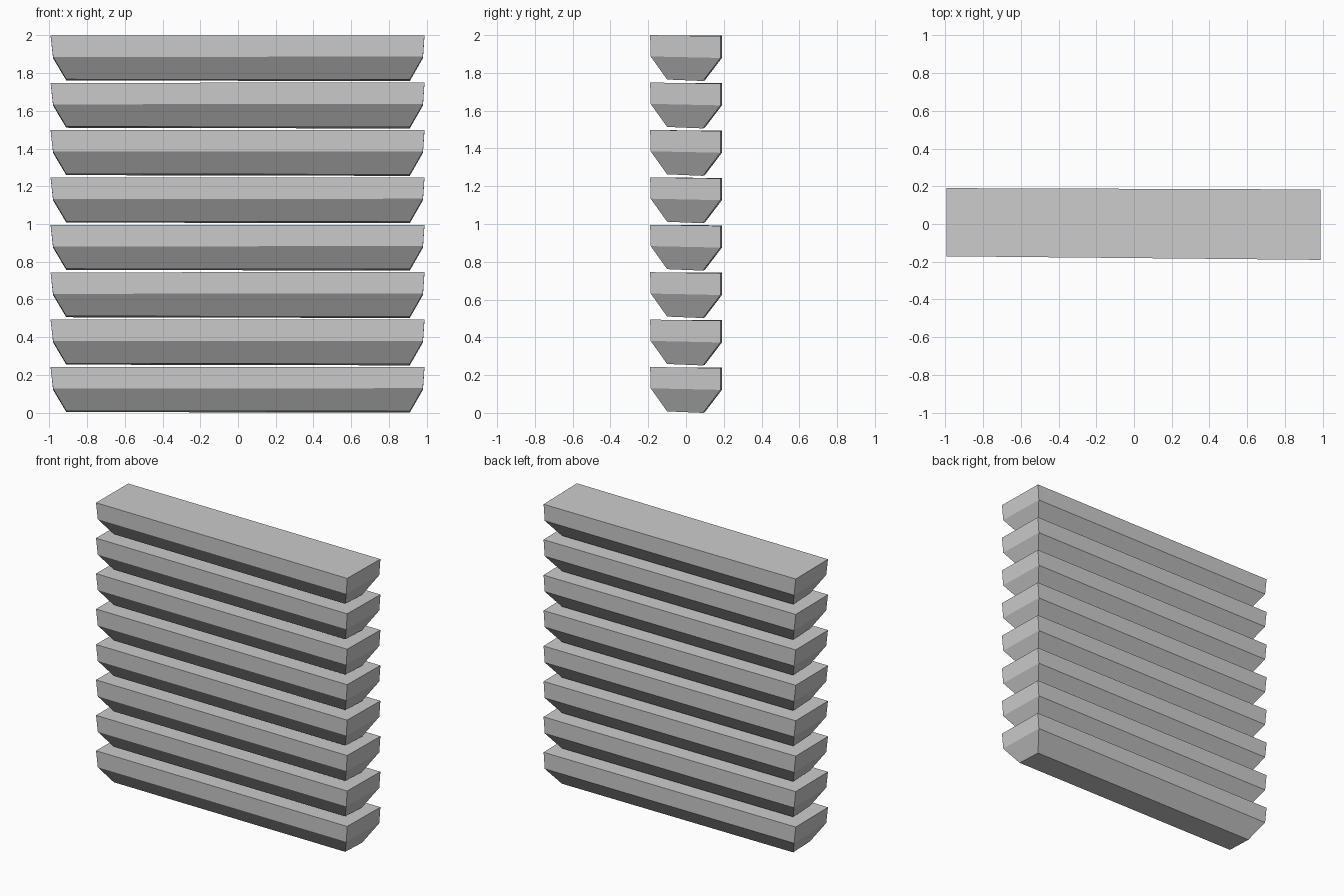
import bpy, bmesh

if "Cube" in bpy.data.objects:
    bpy.data.objects.remove(bpy.data.objects["Cube"])

COUNT = 8
PITCH = 0.251

# One slat: three four-cornered rings, from the narrow underside to the top.
# Corner order: front left, front right, back right, back left.
RINGS = [
    [(-0.91, -0.09, 0.01), (0.91, -0.10, 0.008), (0.91, 0.09, 0.0), (-0.91, 0.10, 0.004)],
    [(-0.98, -0.17, 0.128), (0.98, -0.187, 0.13), (0.98, 0.182, 0.122), (-0.98, 0.19, 0.122)],
    [(-0.993, -0.171, 0.242), (0.988, -0.19, 0.243), (0.988, 0.183, 0.237), (-0.993, 0.19, 0.24)],
]


def slat_mesh():
    bm = bmesh.new()
    rings = [[bm.verts.new(p) for p in ring] for ring in RINGS]
    for low, high in zip(rings, rings[1:]):
        for i in range(4):
            j = (i + 1) % 4
            bm.faces.new((low[i], low[j], high[j], high[i]))
    bm.faces.new(reversed(rings[0]))
    bm.faces.new(rings[-1])
    bmesh.ops.recalc_face_normals(bm, faces=bm.faces)
    mesh = bpy.data.meshes.new("slat")
    bm.to_mesh(mesh)
    bm.free()
    return mesh


# Stack of identical slats with narrow gaps
mesh = slat_mesh()
for k in range(COUNT):
    slat = bpy.data.objects.new(f"slat_{k + 1}", mesh)
    slat.location.z = k * PITCH
    bpy.context.collection.objects.link(slat)
